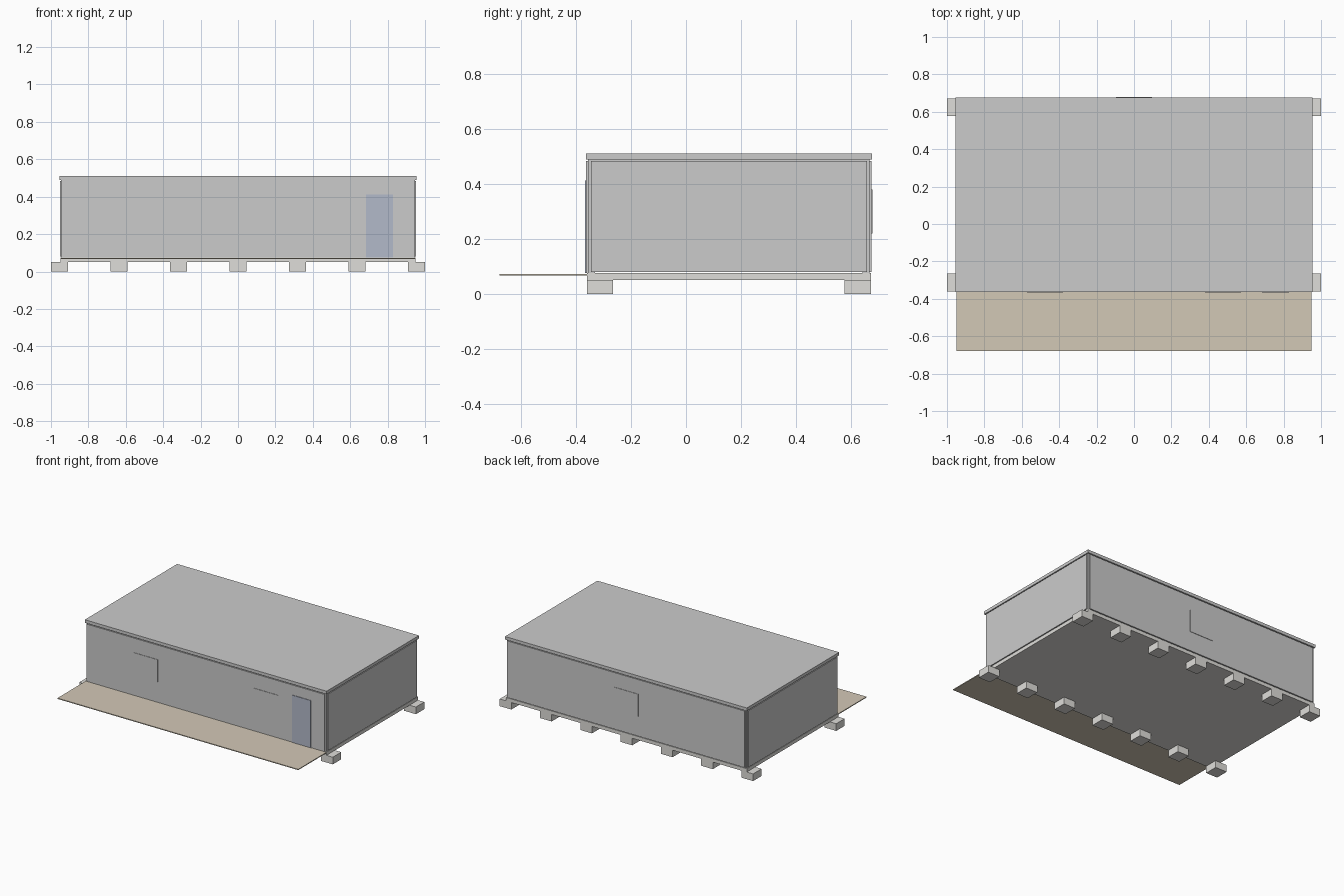
import bpy
import bmesh

if "Cube" in bpy.data.objects:
    bpy.data.objects.remove(bpy.data.objects["Cube"])


def material(name, rgb):
    m = bpy.data.materials.new(name)
    m.diffuse_color = (*rgb, 1)
    m.use_nodes = True
    m.node_tree.nodes["Principled BSDF"].inputs["Base Color"].default_value = m.diffuse_color
    return m


def box(name, x, y, z, mat=None):
    """Box from (min, max) ranges on each axis."""
    bm = bmesh.new()
    bmesh.ops.create_cube(bm, size=1)
    for v in bm.verts:
        v.co = [r[0] if c < 0 else r[1] for c, r in zip(v.co, (x, y, z))]
    mesh = bpy.data.meshes.new(name)
    bm.to_mesh(mesh)
    bm.free()
    ob = bpy.data.objects.new(name, mesh)
    bpy.context.collection.objects.link(ob)
    if mat:
        mesh.materials.append(mat)
    return ob


wood = material("deck_wood", (0.65, 0.58, 0.47))
blue = material("door_blue", (0.45, 0.49, 0.59))
concrete = material("concrete", (0.74, 0.73, 0.70))

FRONT, BACK, SIDE = -0.364, 0.677, 0.954

# Foundation blocks, seven along the front and seven along the back
for row, y in (("front", (-0.36, -0.265)), ("back", (0.577, 0.672))):
    for i in range(7):
        x = -0.954 + i * 0.318
        box(f"{row}_foundation_block_{i + 1}", (x - 0.046, x + 0.046), y, (0, 0.051), concrete)

# Floor and roof
box("floor_slab", (-0.95, 0.95), (-0.36, 0.672), (0.05, 0.075), concrete)
box("roof_slab", (-SIDE, SIDE), (FRONT, BACK), (0.489, 0.511))
box("ceiling_frame", (-0.946, 0.946), (-0.356, 0.668), (0.478, 0.49))

# Recessed corner posts
for sx, side in ((-1, "left"), (1, "right")):
    x = sorted((sx * 0.92, sx * 0.946))
    box(f"front_{side}_post", x, (-0.356, -0.33), (0.075, 0.48))
    box(f"back_{side}_post", x, (0.642, 0.668), (0.075, 0.48))
    # End wall panel
    box(f"{side}_wall", sorted((sx * 0.936, sx * (SIDE - 0.001))), (-0.346, 0.658), (0.08, 0.483))

# Long wall panels
box("front_wall", (-0.936, 0.936), (-0.363, -0.346), (0.075, 0.483))
box("back_wall", (-0.936, 0.936), (0.658, 0.675), (0.08, 0.483))

# Thin flush windows
for i, x in enumerate((-0.475, 0.475)):
    box(f"front_window_{i + 1}", (x - 0.096, x + 0.096), (-0.366, -0.362), (0.22, 0.38))
box("back_window", (-0.096, 0.096), (0.674, 0.678), (0.22, 0.38))

# Door
box("front_door", (0.685, 0.829), (-0.367, -0.362), (0.075, 0.412), blue)

# Veranda deck
box("deck", (-0.95, 0.95), (-0.678, -0.36), (0.067, 0.073), wood)
